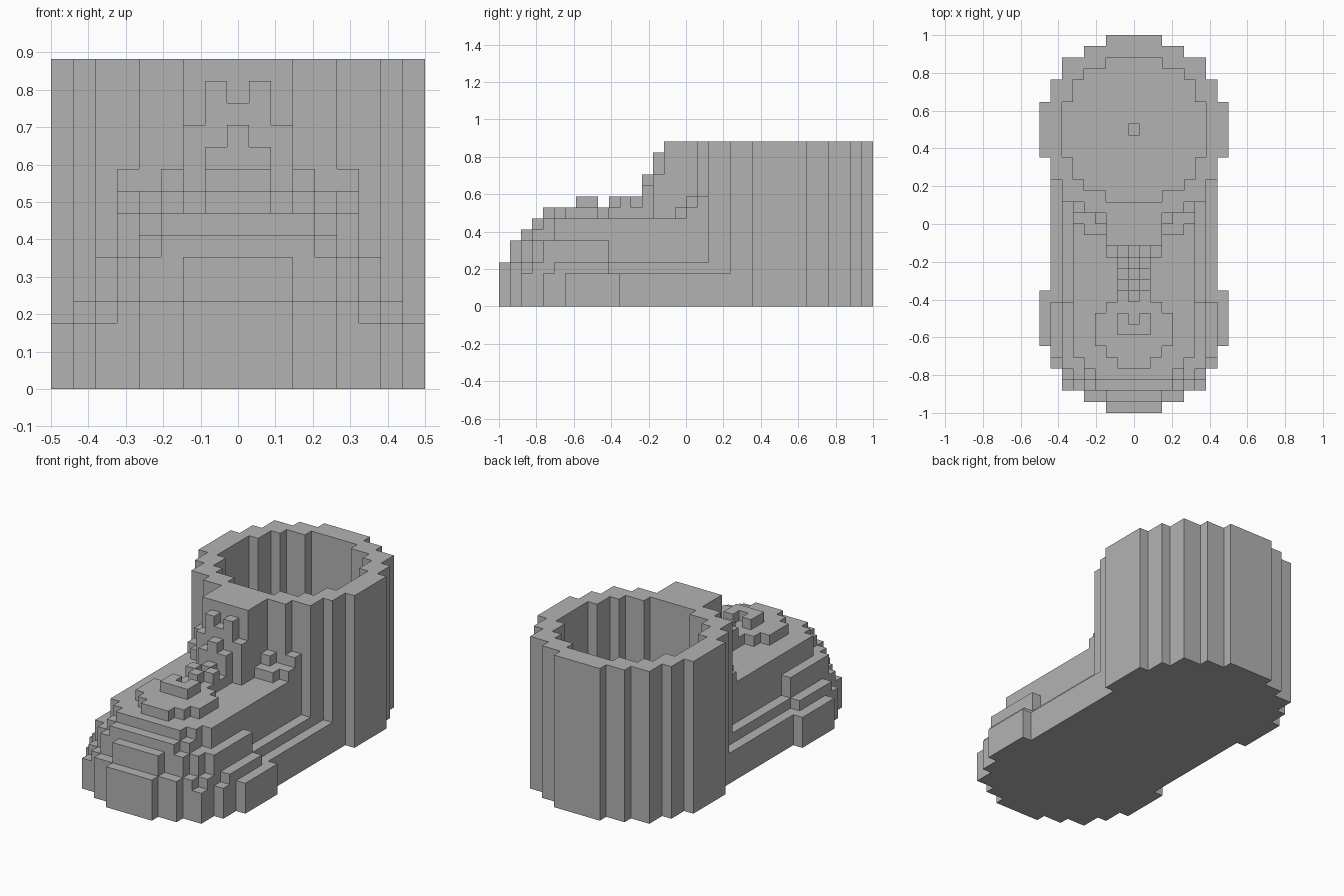
import bpy
import bmesh

cube = bpy.data.objects.get("Cube")
if cube:
    bpy.data.objects.remove(cube)

U = 1 / 17          # edge of one block
top = {}            # block column -> height in blocks
owner = {}          # block column -> part name

grey = bpy.data.materials.new("plain grey")
grey.use_nodes = True
colour = (0.45, 0.45, 0.45, 1)
grey.diffuse_color = colour
grey.node_tree.nodes["Principled BSDF"].inputs["Base Color"].default_value = colour


def disc(centre, radius):
    return [(x, y) for x in range(-8, 9) for y in range(-17, 17)
            if x * x + (y + 0.5 - centre) ** 2 <= radius ** 2]


def rect(x0, x1, y0, y1):
    """Mirrored block columns with x0 <= |x| <= x1 and y0 <= y < y1."""
    return [(x, y) for x in range(-x1, x1 + 1) if abs(x) >= x0
            for y in range(y0, y1)]


def stepped(starts, end):
    """Rounded front: one starting row for each distance from the middle."""
    return [c for x, s in enumerate(starts) for c in rect(x, x, s, end)]


def pile(part, cells, height, replace=False):
    for c in cells:
        if replace or height > top.get(c, 0):
            top[c], owner[c] = height, part


# Sole
pile("sole", disc(-8.5, 8.5) + rect(0, 7, -8, 9), 3)

# Foot in layers, getting narrower upwards
pile("foot", stepped([-17, -17, -17, -16, -16, -15, -14], 2), 4)
pile("foot", rect(7, 7, -12, -7), 4)
pile("foot", stepped([-16, -16, -16, -15, -15, -14], 2), 6)
pile("foot", rect(6, 6, -13, -7), 6)
pile("foot", stepped([-15, -15, -15, -15, -14, -12], 2), 7)
pile("foot", stepped([-14, -14, -14, -14, -13, -12], 2), 8)

# Raised toe cap and its knob
pile("toe_cap", rect(0, 3, -11, -8) + rect(0, 2, -12, -7) + rect(0, 1, -13, -7), 9)
pile("toe_knob", rect(0, 1, -10, -8), 10)
pile("toe_knob", [(0, -9)], 9, True)

# Small steps where foot meets shaft
pile("ankle_steps", rect(3, 4, -1, 1) + rect(5, 5, 0, 2), 9)
pile("ankle_steps", rect(3, 3, 0, 1) + rect(5, 5, 1, 2), 10)

# Tongue
pile("tongue", rect(0, 2, -2, 2), 15)
pile("tongue", rect(0, 2, -3, -2), 12)

# Crossed laces
pile("laces", rect(0, 1, -7, -3), 9)
pile("laces", [(0, -7), (0, -5)] + rect(1, 1, -6, -5), 10)
pile("laces", rect(1, 1, -4, -3), 11)
pile("laces", [(0, -4)], 12)
pile("laces", [(0, -3)], 13, True)
pile("laces", rect(1, 1, -3, -2), 14)

# Hollow shaft
pile("shaft", disc(8.5, 8.5), 15, True)
pile("shaft", disc(8.5, 6.5), 2, True)
pile("shaft", [(0, 8)], 1, True)


def build(part):
    """Skin the outside of every block column belonging to a part."""
    bm = bmesh.new()

    def quad(*points):
        bm.faces.new([bm.verts.new(((x - 0.5) * U, y * U, z * U)) for x, y, z in points])

    for (x, y), name in owner.items():
        if name != part:
            continue
        h = top[x, y]
        corners = [(x, y), (x + 1, y), (x + 1, y + 1), (x, y + 1)]
        quad(*[(a, b, h) for a, b in corners])
        quad(*[(a, b, 0) for a, b in reversed(corners)])
        beside = [(x, y - 1), (x + 1, y), (x, y + 1), (x - 1, y)]
        for i, other in enumerate(beside):
            a, b = corners[i], corners[(i + 1) % 4]
            for z in range(top.get(other, 0), h):
                quad((*a, z), (*b, z), (*b, z + 1), (*a, z + 1))
    bmesh.ops.remove_doubles(bm, verts=bm.verts, dist=U / 50)
    bmesh.ops.dissolve_limit(bm, angle_limit=0.01, verts=bm.verts, edges=bm.edges)
    mesh = bpy.data.meshes.new(part)
    bm.to_mesh(mesh)
    bm.free()
    mesh.materials.append(grey)
    bpy.context.collection.objects.link(bpy.data.objects.new(part, mesh))


for part in sorted(set(owner.values())):
    build(part)
